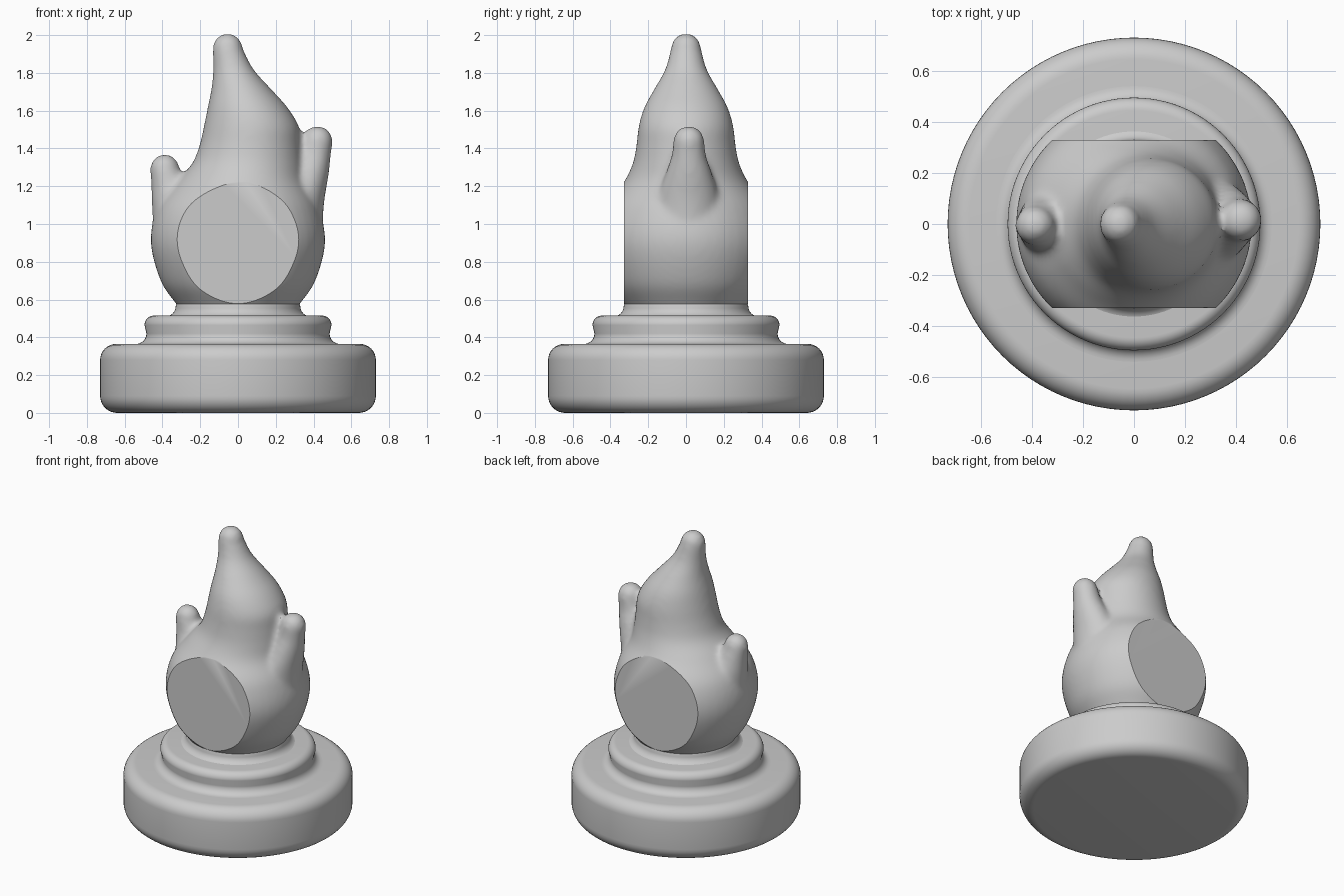
import bpy, bmesh, math
from mathutils import Vector

cube = bpy.data.objects.get("Cube")
if cube:
    bpy.data.objects.remove(cube, do_unlink=True)

grey = bpy.data.materials.new("plain_grey")
grey.use_nodes = True
COLOUR = (0.6, 0.6, 0.6, 1)
grey.diffuse_color = COLOUR
grey.node_tree.nodes["Principled BSDF"].inputs["Base Color"].default_value = COLOUR


def arc(cx, cz, r, start, end, steps=8):
    """Points of a circular arc, angles in degrees."""
    angles = [math.radians(start + (end - start) * i / steps) for i in range(steps + 1)]
    return [(cx + r * math.cos(a), cz + r * math.sin(a)) for a in angles]


def spline(keys, steps=6):
    """Smooth curve through the key rings."""
    k = [Vector(p) for p in keys]
    k = [k[0] * 2 - k[1]] + k + [k[-1] * 2 - k[-2]]
    out = []
    for a, b, c, d in zip(k, k[1:], k[2:], k[3:]):
        for i in range(steps):
            t = i / steps
            out.append(b + (c - a) * (t / 2) + (a * 2 - b * 5 + c * 4 - d) * (t * t / 2)
                       + (b * 3 - a - c * 3 + d) * (t ** 3 / 2))
    return out + [k[-2]]


def rings_to_mesh(bm, rings, sides):
    """Skin a stack of ellipses (x, y, z, rx, ry) and close both ends."""
    turn = [2 * math.pi * i / sides for i in range(sides)]
    loops = [[bm.verts.new((x + rx * math.cos(a), y + ry * math.sin(a), z)) for a in turn]
             for x, y, z, rx, ry in rings]
    for low, high in zip(loops, loops[1:]):
        for i in range(sides):
            j = (i + 1) % sides
            bm.faces.new((low[i], low[j], high[j], high[i]))
    bm.faces.new(loops[0][::-1])
    bm.faces.new(loops[-1])


def tongue(bm, keys):
    """A flame tongue with a round tip."""
    rings = spline(keys)
    x, y, z, rx, ry = rings[-1]
    for r, h in arc(0, 0, 1, 10, 85):
        rings.append((x, y, z + rx * h, rx * r, ry * r))
    rings_to_mesh(bm, rings, 48)


def make_object(name, bm):
    mesh = bpy.data.meshes.new(name)
    bm.to_mesh(mesh)
    bm.free()
    mesh.materials.append(grey)
    ob = bpy.data.objects.new(name, mesh)
    bpy.context.collection.objects.link(ob)
    return ob


def shade(ob):
    bpy.ops.object.select_all(action="DESELECT")
    ob.select_set(True)
    bpy.context.view_layer.objects.active = ob
    bpy.ops.object.shade_smooth_by_angle(angle=math.radians(35))


# Turned stand: plinth, step and neck flare
profiles = {
    "plinth": arc(0.64, 0.09, 0.09, -90, 0) + arc(0.645, 0.28, 0.085, 0, 90),
    "step": arc(0.54, 0.42, 0.055, 270, 180) + arc(0.445, 0.465, 0.05, 0, 90),
    "neck": arc(0.385, 0.565, 0.055, 270, 180) + [(0.325, 0.58)],
}
for name, profile in profiles.items():
    bm = bmesh.new()
    rings_to_mesh(bm, [(0, 0, z, r, r) for r, z in profile], 96)
    shade(make_object(name, bm))

# Flame: central body and two side tongues, blended together
bm = bmesh.new()
tongue(bm, [(0, 0, 0.5, 0.27, 0.27), (0, 0, 0.58, 0.33, 0.33), (0, 0, 0.7, 0.41, 0.41),
            (0, 0, 0.9, 0.462, 0.46), (0, 0, 1.08, 0.43, 0.425), (0.015, 0, 1.22, 0.345, 0.33),
            (0.05, 0, 1.32, 0.293, 0.282), (0.065, 0, 1.42, 0.268, 0.262),
            (0.07, 0, 1.52, 0.25, 0.25), (0.05, 0, 1.62, 0.21, 0.22),
            (0.015, 0, 1.72, 0.155, 0.165), (-0.025, 0, 1.82, 0.107, 0.11),
            (-0.055, 0, 1.93, 0.08, 0.08)])
tongue(bm, [(-0.3, 0, 0.85, 0.14, 0.14), (-0.31, 0, 1.08, 0.145, 0.14),
            (-0.355, 0, 1.2, 0.105, 0.1), (-0.388, -0.005, 1.292, 0.078, 0.075)])
tongue(bm, [(0.28, 0, 0.85, 0.16, 0.16), (0.31, 0.01, 1.1, 0.145, 0.17),
            (0.365, 0.015, 1.26, 0.115, 0.125), (0.4, 0.015, 1.36, 0.092, 0.092),
            (0.42, 0.015, 1.438, 0.082, 0.082)])
flame = make_object("flame", bm)
remesh = flame.modifiers.new("blend", "REMESH")
remesh.mode = "VOXEL"
remesh.voxel_size = 0.016
smooth = flame.modifiers.new("soften", "SMOOTH")
smooth.factor = 0.5
smooth.iterations = 12

# Flat round facets sliced off the front and back
graph = bpy.context.evaluated_depsgraph_get()
bm = bmesh.new()
bm.from_mesh(flame.evaluated_get(graph).to_mesh())
flame.modifiers.clear()
for side in (-1, 1):
    cut = bmesh.ops.bisect_plane(bm, geom=bm.verts[:] + bm.edges[:] + bm.faces[:], dist=0.0001,
                                 plane_co=(0, side * 0.328, 0), plane_no=(0, side, 0),
                                 clear_outer=True)
    rim = [e for e in cut["geom_cut"] if isinstance(e, bmesh.types.BMEdge)]
    bmesh.ops.contextual_create(bm, geom=rim)
bmesh.ops.recalc_face_normals(bm, faces=bm.faces[:])
bm.to_mesh(flame.data)
bm.free()
shade(flame)
